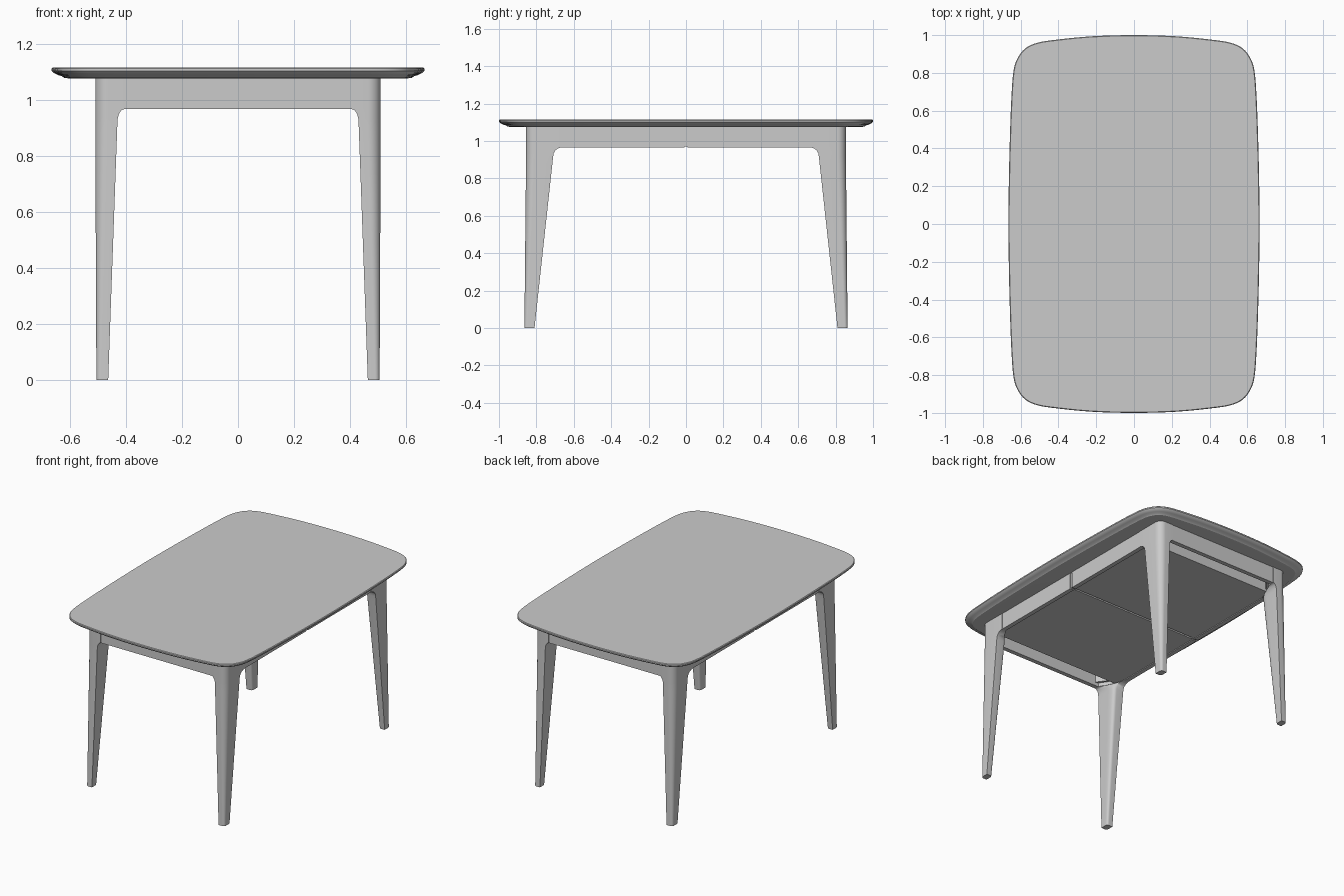
import bpy, bmesh, math
from mathutils import Vector

if "Cube" in bpy.data.objects:
    bpy.data.objects.remove(bpy.data.objects["Cube"])

mat = bpy.data.materials.new("warm_grey")
mat.diffuse_color = (0.6, 0.6, 0.6, 1)
mat.use_nodes = True
mat.node_tree.nodes["Principled BSDF"].inputs["Base Color"].default_value = mat.diffuse_color


def finish(bm, name, angle=35):
    bmesh.ops.recalc_face_normals(bm, faces=bm.faces)
    me = bpy.data.meshes.new(name)
    bm.to_mesh(me)
    bm.free()
    me.materials.append(mat)
    ob = bpy.data.objects.new(name, me)
    bpy.context.collection.objects.link(ob)
    bpy.ops.object.select_all(action='DESELECT')
    ob.select_set(True)
    bpy.context.view_layer.objects.active = ob
    bpy.ops.object.shade_smooth_by_angle(angle=math.radians(angle))
    return ob


def loft(rings, name, angle=35):
    """Skin closed rings of equal length and cap both ends."""
    bm = bmesh.new()
    vs = [[bm.verts.new(p) for p in r] for r in rings]
    n = len(rings[0])
    for a, b in zip(vs, vs[1:]):
        for i in range(n):
            j = (i + 1) % n
            bm.faces.new((a[i], a[j], b[j], b[i]))
    bm.faces.new(vs[0])
    bm.faces.new(vs[-1])
    return finish(bm, name, angle)


def box(name, x0, x1, y0, y1, z0, z1):
    ring = [(x0, y0), (x1, y0), (x1, y1), (x0, y1)]
    return loft([[(x, y, z) for x, y in ring] for z in (z0, z1)], name)


def spline(pts, steps):
    """Smooth curve through pts (end points are only guides)."""
    out = []
    for p0, p1, p2, p3 in zip(pts, pts[1:], pts[2:], pts[3:]):
        p0, p1, p2, p3 = map(Vector, (p0, p1, p2, p3))
        for k in range(steps):
            t = k / steps
            out.append(0.5 * (2 * p1 + (p2 - p0) * t + (2 * p0 - 5 * p1 + 4 * p2 - p3) * t * t
                              + (3 * p1 - p0 - 3 * p2 + p3) * t ** 3))
    return out


# Tabletop: bowed rounded rectangle with an undercut edge
quarter = [(0.665, 0), (0.66, 0.35), (0.65, 0.65), (0.638, 0.81), (0.615, 0.88),
           (0.575, 0.93), (0.51, 0.96), (0.4, 0.977), (0.22, 0.994), (0, 1)]
guide = [(0.66, -0.35)] + quarter + [(-0.22, 0.994)]
q = spline(guide, 4) + [Vector((0, 1))]
half = q + [Vector((-p.x, p.y)) for p in reversed(q[:-1])]
outline = half + [Vector((p.x, -p.y)) for p in reversed(half[1:-1])]


def inset(d):
    res = []
    n = len(outline)
    for i, p in enumerate(outline):
        t = (outline[(i + 1) % n] - outline[i - 1]).normalized()
        res.append(p - Vector((t.y, -t.x)) * d)
    return res


edge = [(0.06, 1.076), (0.046, 1.077), (0.036, 1.084), (0.022, 1.088),
        (0.008, 1.095), (0.0, 1.103), (0.0, 1.111), (0.004, 1.115)]
loft([[(p.x, p.y, z) for p in inset(d)] for d, z in edge], "tabletop", 30)


# Legs: tapered, rounded outside, flaring at the top into the aprons
def leg_ring(z, xi, xo, yi, yo, r, tx, ty, cx, cy):
    pts = [(xi, yo)]
    for k in range(9):
        a = math.pi / 2 * (1 - k / 8)
        pts.append((xo - r + r * math.cos(a), yo - r + r * math.sin(a)))
    pts.append((xo, yi))
    a, c, b = Vector((xo - tx, yi)), Vector((cx, cy)), Vector((xi, yo - ty))
    for k in range(7):
        t = k / 6
        pts.append(tuple(a * (1 - t) ** 2 + c * 2 * t * (1 - t) + b * t * t))
    return [(x, y, z) for x, y in pts]


def leg_section(z):
    f = min(z / 0.92, 1)
    xi, yi = 0.463 - 0.033 * f, 0.81 - 0.10 * f
    xo, yo = 0.505 + 0.004 * f, 0.864 - 0.009 * f
    r = 0.016 + 0.03 * f
    g = 0.0
    if z > 0.92:                       # fillet into the aprons
        s = min((z - 0.92) / 0.046, 1)
        g = 1 - math.sqrt(max(0, 1 - s * s))
        xi, yi = xi - 0.025 * g, yi - 0.05 * g
    wx, wy = xo - xi, yo - yi
    tx, ty = 0.65 * wx * (1 - g) + 0.032 * g, 0.65 * wy * (1 - g) + 0.032 * g
    cx, cy = xi * (1 - g) + (xo - 0.055) * g, yi * (1 - g) + (yo - 0.055) * g
    return leg_ring(z, xi, xo, yi, yo, r, tx, ty, cx, cy)


levels = [0, 0.25, 0.5, 0.75, 0.88, 0.92, 0.935, 0.947, 0.956, 0.962, 0.965, 0.966, 1.077]
for sx, xn in ((-1, "left"), (1, "right")):
    for sy, yn in ((-1, "front"), (1, "back")):
        loft([[(x * sx, y * sy, z) for x, y, z in leg_section(h)] for h in levels],
             f"{yn}_{xn}_leg")
        # Diagonal corner brace behind each leg
        ring = [(0.40, 0.824), (0.38, 0.824), (0.477, 0.69), (0.477, 0.71)]
        loft([[(x * sx, y * sy, z) for x, y in ring] for z in (0.99, 1.077)],
             f"{yn}_{xn}_corner_brace")

# End aprons
for s, n in ((-1, "front"), (1, "back")):
    box(f"{n}_apron", -0.406, 0.406, s * 0.853, s * 0.824, 0.966, 1.077)

# Side aprons in two halves, meeting at a wedge-shaped cleat
for s, n in ((-1, "left"), (1, "right")):
    for t, m in ((-1, "front"), (1, "back")):
        box(f"{n}_{m}_side_apron", s * 0.507, s * 0.478, t * 0.008, t * 0.661, 0.966, 1.077)
    wedge = [(-0.04, 0.972), (0.04, 0.972), (0.018, 1.077), (-0.018, 1.077)]
    loft([[(s * x, y, z) for y, z in wedge] for x in (0.465, 0.50)], f"{n}_centre_cleat")

# Under-panel in two halves with a recessed strip between, and end rails
for t, m in ((-1, "front"), (1, "back")):
    box(f"{m}_under_panel", -0.478, 0.478, t * 0.006, t * 0.735, 0.971, 0.985)
    box(f"{m}_cross_rail", -0.478, 0.478, t * 0.70, t * 0.73, 0.985, 1.077)
box("centre_strip", -0.478, 0.478, -0.05, 0.05, 0.985, 1.0)
